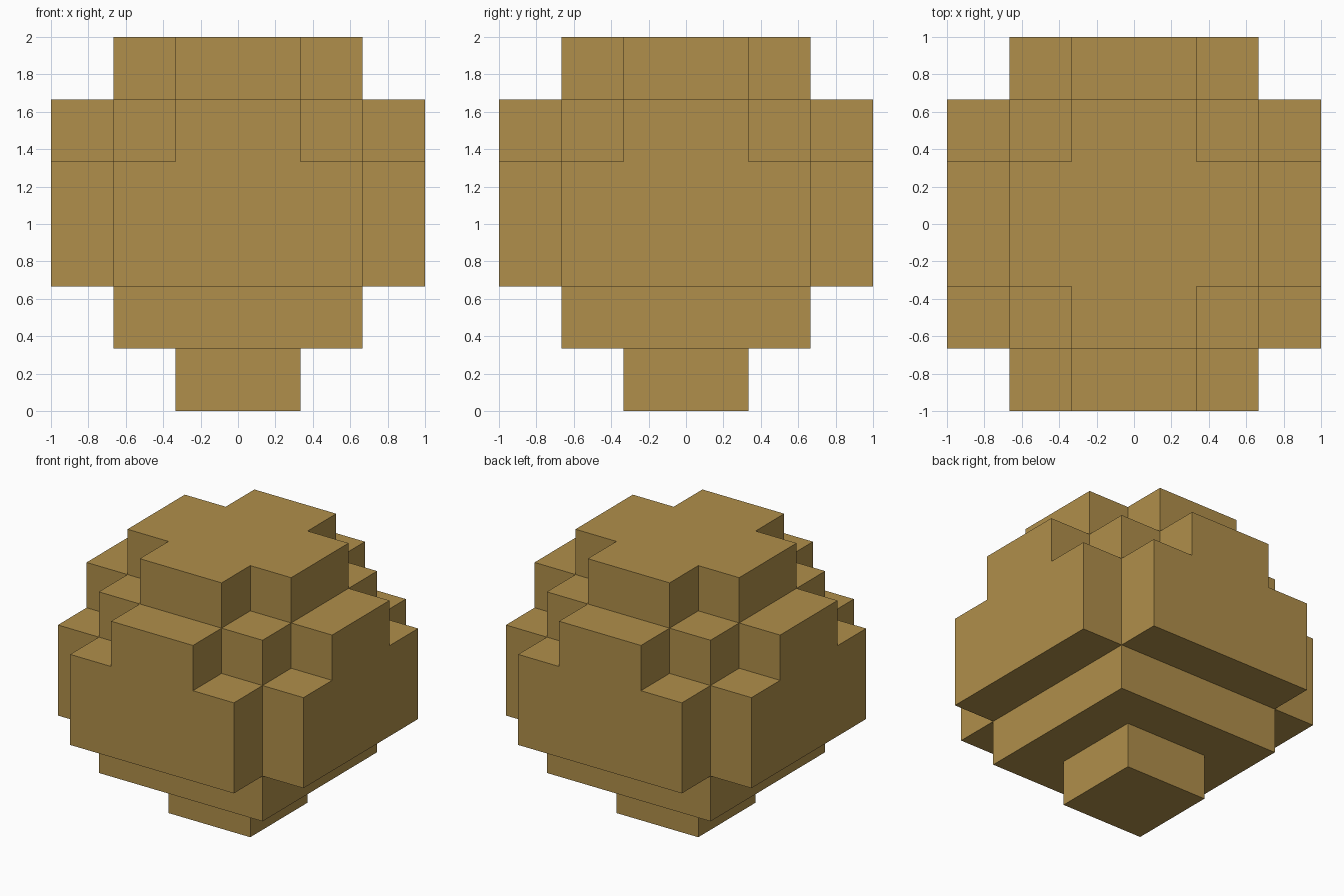
import bpy
import bmesh
import math
from mathutils import Vector

default = bpy.data.objects.get("Cube")
if default:
    bpy.data.objects.remove(default, do_unlink=True)

CELL = 1 / 3

# Each layer, bottom to top, is a union of crosses: (long half-width, short half-width) in cells
LAYERS = [
    [(1, 1)],
    [(2, 2)],
    [(3, 2)],
    [(3, 2)],
    [(2, 2), (3, 1)],
    [(2, 1)],
]


def filled(i, j, k):
    if not 0 <= k < len(LAYERS):
        return False
    a, b = abs(i + 0.5), abs(j + 0.5)
    return any(max(a, b) < wide and min(a, b) < narrow for wide, narrow in LAYERS[k])


# Warm tan material
tan = bpy.data.materials.new("tan")
tan.use_nodes = True
colour = (0.434, 0.275, 0.069, 1)
tan.diffuse_color = colour
tan.node_tree.nodes["Principled BSDF"].inputs["Base Color"].default_value = colour

# Outer skin of the stepped block: a face wherever a filled cell meets an empty one
bm = bmesh.new()
for k in range(len(LAYERS)):
    for i in range(-3, 3):
        for j in range(-3, 3):
            if not filled(i, j, k):
                continue
            centre = Vector((i + 0.5, j + 0.5, k + 0.5))
            for axis in range(3):
                for sign in (-1, 1):
                    n = Vector((0, 0, 0))
                    n[axis] = sign
                    if filled(i + int(n.x), j + int(n.y), k + int(n.z)):
                        continue
                    u = Vector((0, 0, 0))
                    u[(axis + 1) % 3] = 0.5
                    v = n.cross(u)
                    mid = centre + n / 2
                    corners = (mid - u - v, mid + u - v, mid + u + v, mid - u + v)
                    bm.faces.new([bm.verts.new(c * CELL) for c in corners])

# Weld the skin and merge coplanar faces into clean flat panels
bmesh.ops.remove_doubles(bm, verts=bm.verts, dist=0.001)
bmesh.ops.dissolve_limit(bm, angle_limit=math.radians(1), verts=bm.verts, edges=bm.edges)
bmesh.ops.recalc_face_normals(bm, faces=bm.faces)

mesh = bpy.data.meshes.new("stepped_block")
bm.to_mesh(mesh)
bm.free()
mesh.materials.append(tan)
block = bpy.data.objects.new("stepped_block", mesh)
bpy.context.collection.objects.link(block)
